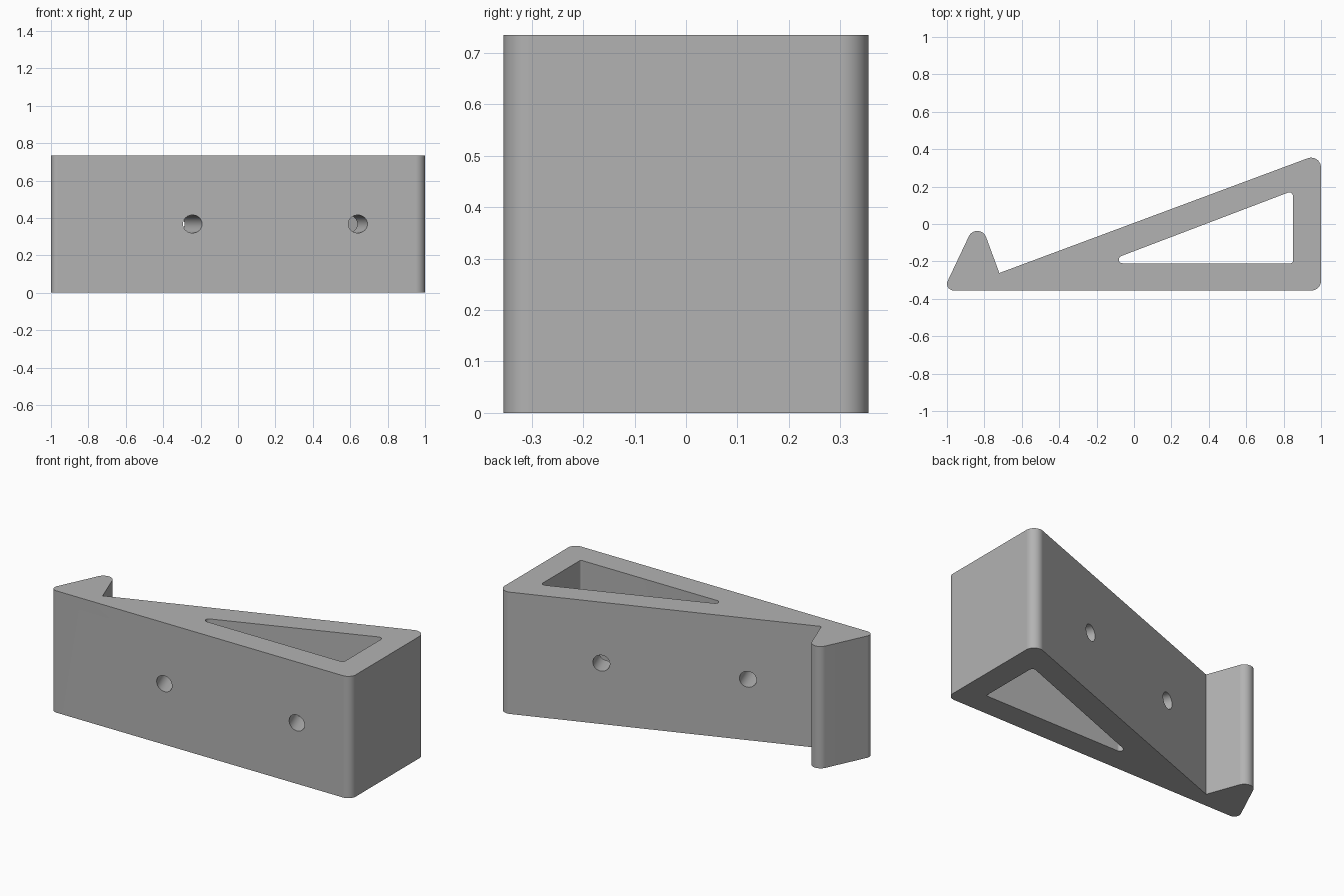
import bpy
import bmesh
import math
from mathutils import Vector, Matrix

HEIGHT = 0.735
SLOPE = math.radians(20.4)

if "Cube" in bpy.data.objects:
    bpy.data.objects.remove(bpy.data.objects["Cube"], do_unlink=True)

grey = bpy.data.materials.new("plain grey")
grey.use_nodes = True
grey.diffuse_color = (0.45, 0.45, 0.45, 1)
grey.node_tree.nodes["Principled BSDF"].inputs["Base Color"].default_value = (0.45, 0.45, 0.45, 1)


def rounded(corners, steps=10):
    """Fillet every (x, y, radius) corner of a closed outline."""
    pts = [Vector((x, y, 0)) for x, y, r in corners]
    out = []
    for i, p in enumerate(pts):
        r = corners[i][2]
        if r == 0:
            out.append(p)
            continue
        a = (pts[i - 1] - p).normalized()
        b = (pts[(i + 1) % len(pts)] - p).normalized()
        half = a.angle(b) / 2
        centre = p + (a + b).normalized() * r / math.sin(half)
        reach = r / math.tan(half)
        start = (p + a * reach - centre).normalized()
        end = (p + b * reach - centre).normalized()
        out += [centre + r * start.slerp(end, k / steps) for k in range(steps + 1)]
    return out


def make_object(name, bm):
    bmesh.ops.recalc_face_normals(bm, faces=bm.faces)
    mesh = bpy.data.meshes.new(name)
    bm.to_mesh(mesh)
    bm.free()
    mesh.materials.append(grey)
    obj = bpy.data.objects.new(name, mesh)
    bpy.context.collection.objects.link(obj)
    return obj


def prism(name, corners, z0, z1):
    """Closed upright solid: two caps joined by a wall of quads."""
    bm = bmesh.new()
    outline = rounded(corners)
    low = [bm.verts.new((p.x, p.y, z0)) for p in outline]
    high = [bm.verts.new((p.x, p.y, z1)) for p in outline]
    bm.faces.new(low[::-1])
    bm.faces.new(high)
    for i in range(len(low)):
        bm.faces.new((low[i - 1], low[i], high[i], high[i - 1]))
    return make_object(name, bm)


def screw_hole(name, x):
    """Cylinder square to the sloping face, entering the front at x."""
    bm = bmesh.new()
    bmesh.ops.create_cone(bm, cap_ends=True, segments=48, radius1=0.048, radius2=0.048, depth=2,
                          matrix=Matrix.Translation((x, -0.355, HEIGHT / 2))
                          @ Matrix.Rotation(SLOPE, 4, "Z") @ Matrix.Rotation(math.pi / 2, 4, "X"))
    return make_object(name, bm)


# Wedge with the upright hook at its thin end
wedge = prism("wedge_bracket", [
    (-1.02, -0.355, 0.035), (1, -0.355, 0.05), (1, 0.378, 0.053),
    (-0.72, -0.262, 0), (-0.832, 0.042, 0.05)], 0, HEIGHT)

# Triangular through pocket and the two screw holes
cutters = [
    prism("pocket_cutter", [(-0.17, -0.21, 0.02), (0.85, -0.21, 0.012), (0.85, 0.178, 0.02)],
          -0.1, HEIGHT + 0.1),
    screw_hole("thin_end_hole_cutter", -0.243),
    screw_hole("thick_end_hole_cutter", 0.641)]

bpy.ops.object.select_all(action="DESELECT")
bpy.context.view_layer.objects.active = wedge
wedge.select_set(True)
for cutter in cutters:
    cutter.hide_render = True
    cut = wedge.modifiers.new(cutter.name, "BOOLEAN")
    cut.operation = "DIFFERENCE"
    cut.solver = "EXACT"
    cut.object = cutter
    bpy.ops.object.modifier_apply(modifier=cut.name)
    bpy.data.objects.remove(cutter, do_unlink=True)

# Smooth fillets and bores, with flat broad faces
bpy.ops.object.shade_smooth_by_angle(angle=math.radians(30))
weighted = wedge.modifiers.new("flat_broad_faces", "WEIGHTED_NORMAL")
weighted.keep_sharp = True
